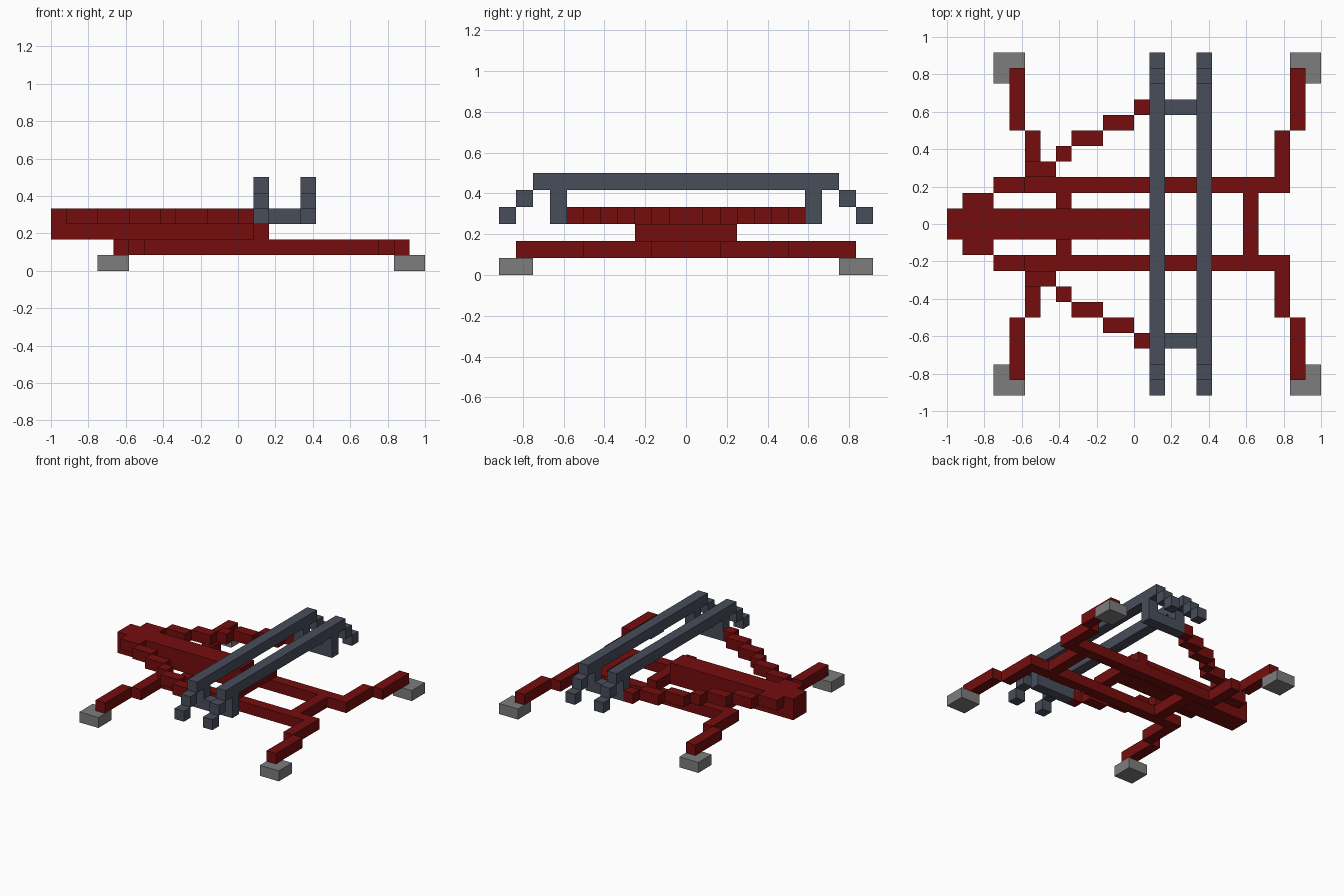
import bpy, bmesh
from mathutils import Matrix, Vector

if "Cube" in bpy.data.objects:
    bpy.data.objects.remove(bpy.data.objects["Cube"], do_unlink=True)

U = 1 / 12  # size of one block


def material(name, color):
    m = bpy.data.materials.new(name)
    m.use_nodes = True
    m.diffuse_color = (*color, 1)
    bsdf = next(n for n in m.node_tree.nodes if n.type == 'BSDF_PRINCIPLED')
    bsdf.inputs["Base Color"].default_value = (*color, 1)
    return m


RED = material("dark red", (0.178, 0.004, 0.004))
SLATE = material("slate grey", (0.065, 0.075, 0.102))
GREY = material("mid grey", (0.205, 0.205, 0.205))


def part(name, mat, *boxes):
    """One object from boxes given in block units: x0, x1, y0, y1, z0, z1."""
    bm = bmesh.new()
    for x0, x1, y0, y1, z0, z1 in boxes:
        size = Vector((x1 - x0, y1 - y0, z1 - z0)) * U
        mid = Vector((x0 + x1, y0 + y1, z0 + z1)) * U / 2
        bmesh.ops.create_cube(bm, size=1, matrix=Matrix.Translation(mid) @ Matrix.Diagonal((*size, 1)))
    me = bpy.data.meshes.new(name)
    bm.to_mesh(me)
    bm.free()
    me.materials.append(mat)
    ob = bpy.data.objects.new(name, me)
    bpy.context.collection.objects.link(ob)


def pair(name, mat, *boxes):
    """The part on the back side and its mirror image on the front side."""
    part("back_" + name, mat, *boxes)
    part("front_" + name, mat, *[(a, b, -d, -c, e, f) for a, b, c, d, e, f in boxes])


# Central spine and cross members
part("spine", RED, (-12, 1, -1, 1, 2, 4))
part("upper_cross_beam", RED, (1, 2, -3, 3, 2, 3))
part("right_cross_member", RED, (-5, -4, -2, 2, 1, 2))
part("left_cross_member", RED, (7, 8, -2, 2, 1, 2))

# Lower rails, legs and feet
pair("rail", RED, (-7, 10, 2, 3, 1, 2))
pair("right_leg", RED, (-7, -6, 3, 6, 1, 2), (-8, -7, 6, 10, 1, 2))
pair("left_leg", RED, (9, 10, 3, 6, 1, 2), (10, 11, 6, 10, 1, 2))
pair("right_foot", GREY, (-9, -7, 9, 11, 0, 1))
pair("left_foot", GREY, (10, 12, 9, 11, 0, 1))

# Stepped diagonal arms from the spine end to the rack
steps = [-11, -9, -7, -5, -4, -2, 0, 1]
pair("diagonal_arm", RED, *[(a, b, i + 1, i + 2, 3, 4)
                            for i, (a, b) in enumerate(zip(steps, steps[1:]))])

# Rack: two long bars with drooping stepped ends, on posts
for side, x in (("right", 1), ("left", 4)):
    part(side + "_rack_bar", SLATE, (x, x + 1, -9, 9, 5, 6))
    pair(side + "_rack_tip", SLATE, (x, x + 1, 9, 10, 4, 5), (x, x + 1, 10, 11, 3, 4))
    pair(side + "_rack_post", SLATE, (x, x + 1, 7, 8, 3, 5))
pair("rack_connector", SLATE, (2, 4, 7, 8, 3, 4))
